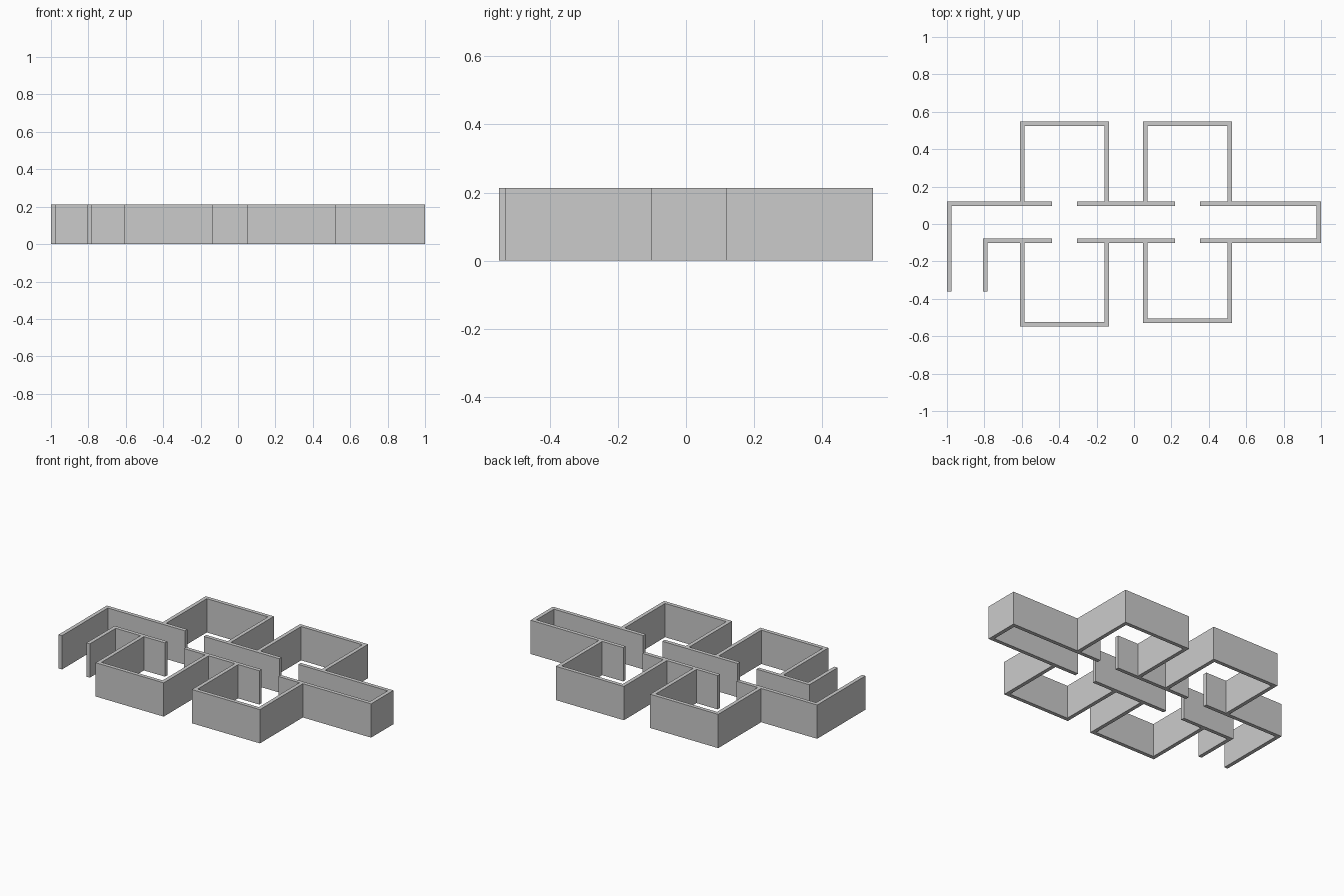
import bpy, bmesh
from mathutils import Vector

if "Cube" in bpy.data.objects:
    bpy.data.objects.remove(bpy.data.objects["Cube"])

HEIGHT = 0.213
THICK = 0.024
TOP, BOTTOM = 0.121, -0.102      # outer faces of the corridor walls


def wall(name, path):
    """Extruded wall: path is the outer face, thickness goes to its left, corners mitred."""
    pts = [Vector(p) for p in path]
    normals = []
    for a, b in zip(pts, pts[1:]):
        d = (b - a).normalized()
        normals.append(Vector((-d.y, d.x)))
    bm = bmesh.new()
    rings = []
    for i, p in enumerate(pts):
        before, after = normals[max(i - 1, 0)], normals[min(i, len(normals) - 1)]
        mitre = (before + after) / (1 + before.dot(after))
        q = p + mitre * THICK
        rings.append([bm.verts.new((v.x, v.y, z))
                      for v, z in ((p, 0), (q, 0), (q, HEIGHT), (p, HEIGHT))])
    for r, s in zip(rings, rings[1:]):
        for k in range(4):
            n = (k + 1) % 4
            bm.faces.new((r[k], r[n], s[n], s[k]))
    bm.faces.new(rings[0])
    bm.faces.new(rings[-1])
    bmesh.ops.recalc_face_normals(bm, faces=bm.faces)
    mesh = bpy.data.meshes.new(name)
    bm.to_mesh(mesh)
    bm.free()
    bpy.context.collection.objects.link(bpy.data.objects.new(name, mesh))


# Entrance passage: outer wall turning into the corridor, and its inner partner
wall("entrance_outer_wall", [(-0.438, TOP), (-1, TOP), (-1, -0.36)])
inner = BOTTOM + THICK
wall("entrance_inner_wall", [(-0.438, inner), (-0.806, inner), (-0.806, -0.36)])

# Wall pieces between the doorways
wall("corridor_back_wall", [(0.22, TOP), (-0.306, TOP)])
wall("corridor_front_wall", [(-0.306, BOTTOM), (0.22, BOTTOM)])

# Closed right end of the corridor
wall("corridor_end_wall", [(0.353, BOTTOM), (1, BOTTOM), (1, TOP), (0.353, TOP)])

# Four three-sided rooms opening onto the corridor
for side, x0, x1, front in (("left", -0.609, -0.134, -0.549),
                            ("right", 0.049, 0.524, -0.53)):
    wall(side + "_back_room", [(x1, TOP), (x1, 0.549), (x0, 0.549), (x0, TOP)])
    wall(side + "_front_room", [(x0, BOTTOM), (x0, front), (x1, front), (x1, BOTTOM)])
